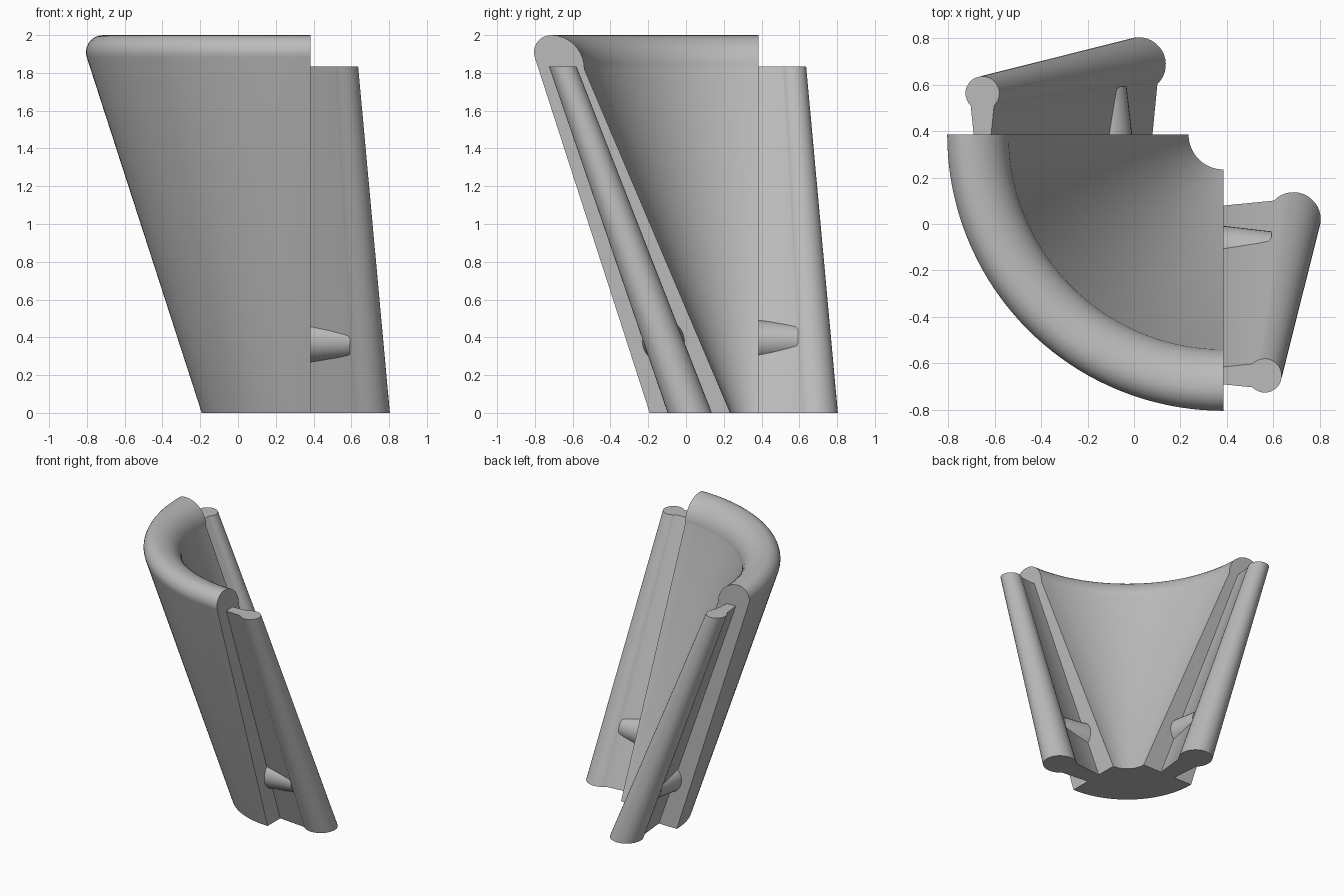
import bpy, bmesh, math
from mathutils import Vector

cube = bpy.data.objects.get("Cube")
if cube:
    bpy.data.objects.remove(cube, do_unlink=True)

grey = bpy.data.materials.new("plain_grey")
grey.use_nodes = True
colour = (0.5, 0.5, 0.5, 1)
grey.diffuse_color = colour
grey.node_tree.nodes["Principled BSDF"].inputs["Base Color"].default_value = colour

CUT = 0.385  # position of both cut planes and of the revolve axis


def loft(name, rings):
    """Skin a series of matching closed rings and cap both ends."""
    bm = bmesh.new()
    loops = [[bm.verts.new(p) for p in ring] for ring in rings]
    n = len(loops[0])
    for a, b in zip(loops, loops[1:]):
        for i in range(n):
            j = (i + 1) % n
            bm.faces.new((a[i], a[j], b[j], b[i]))
    bm.faces.new(loops[0])
    bm.faces.new(loops[-1])
    bmesh.ops.recalc_face_normals(bm, faces=bm.faces)
    mesh = bpy.data.meshes.new(name)
    bm.to_mesh(mesh)
    bm.free()
    mesh.materials.append(grey)
    obj = bpy.data.objects.new(name, mesh)
    bpy.context.collection.objects.link(obj)
    bpy.ops.object.select_all(action='DESELECT')
    obj.select_set(True)
    bpy.context.view_layer.objects.active = obj
    bpy.ops.object.shade_smooth_by_angle(angle=math.radians(35))
    return obj


def arc(cx, cy, rx, ry, start, end, steps):
    result = []
    for i in range(steps + 1):
        t = math.radians(start + (end - start) * i / steps)
        result.append((cx + rx * math.cos(t), cy + ry * math.sin(t)))
    return result


# Quarter cup wall: thick tapered profile (radius, height) with a rounded rim
profile = [(0.15, 0), (0.577, 0)]
profile += arc(1.098, 1.91, 0.092, 0.09, -18, 90, 9)
profile += arc(1.098, 1.82, 0.175, 0.18, 90, 180, 10)[1:]
SEGMENTS = 40
rings = []
for k in range(SEGMENTS + 1):
    a = math.pi + math.pi / 2 * k / SEGMENTS
    rings.append([(CUT + r * math.cos(a), CUT + r * math.sin(a), z)
                  for r, z in profile])
loft("cup_wall", rings)


# Flange cross-section: flared neck ending in a round bead
def flange_ring(bead_x, mid_y, radius, z):
    root, flare = radius * 0.5, radius * 0.69
    start = math.degrees(math.asin(0.69))
    points = [(CUT - 0.01, mid_y - root)]
    points += arc(bead_x, mid_y, radius, radius, start - 180, 180 - start, 28)
    points.append((CUT - 0.01, mid_y + root))
    return [(x, y, z) for x, y in points]


flange = [flange_ring(0.687, 0.02, 0.117, 0), flange_ring(0.563, -0.653, 0.073, 1.835)]

# Tapered locating peg crossing the neck of the flange
peg = [[(x, y, z) for y, z in arc(-0.12, 0.38, r, r, 0, 348.75, 31)]
       for x, r in ((CUT - 0.01, 0.113), (0.592, 0.088))]

# Same parts on both cut planes, mirrored across the diagonal
for side in ("right", "back"):
    for part, part_rings in (("flange", flange), ("peg", peg)):
        if side == "back":
            part_rings = [[(y, x, z) for x, y, z in ring] for ring in part_rings]
        loft(side + "_" + part, part_rings)
